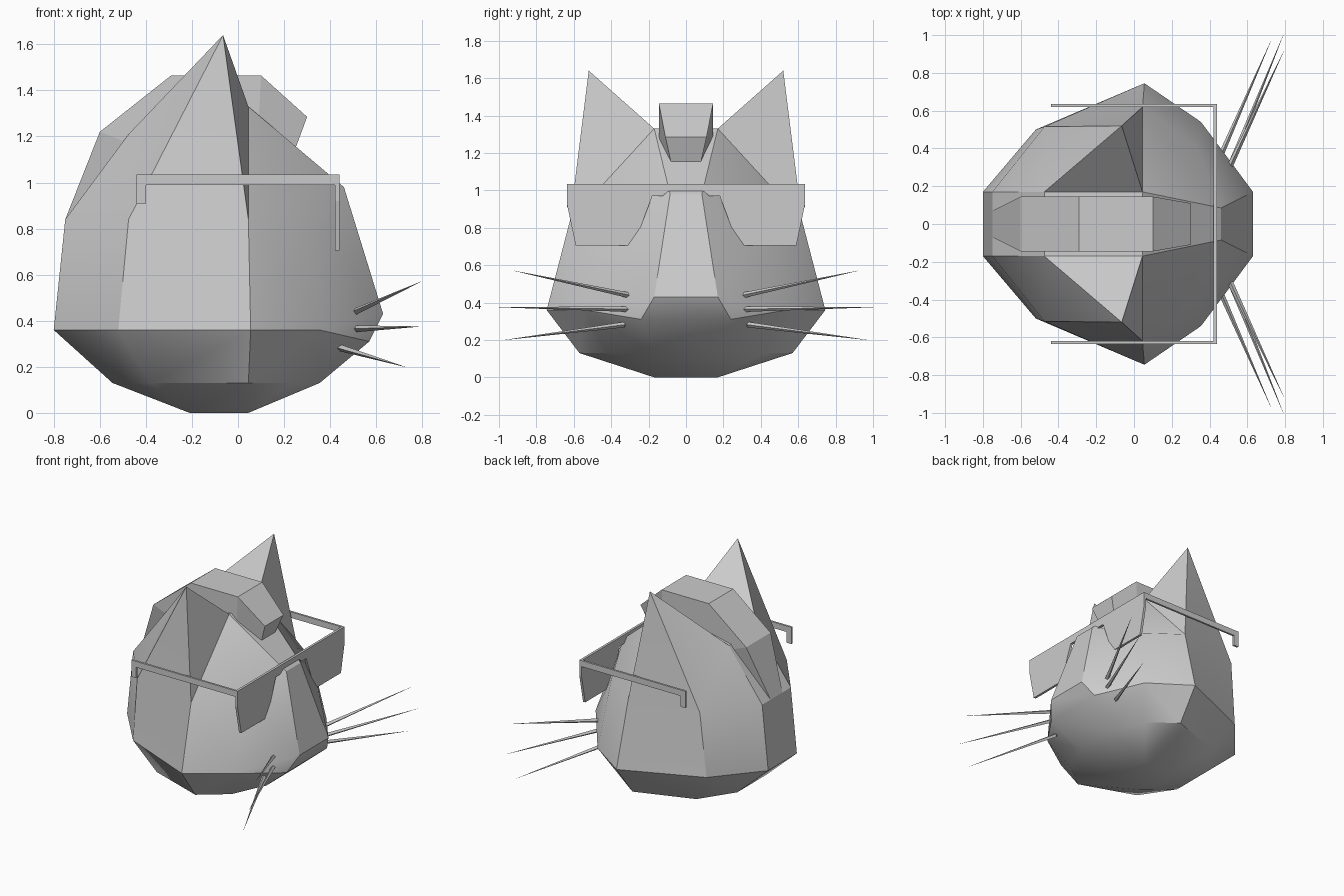
import bpy, bmesh, math
from mathutils import Vector

cube = bpy.data.objects.get("Cube")
if cube:
    bpy.data.objects.remove(cube)

grey = bpy.data.materials.new("plain_grey")
grey.use_nodes = True
colour = (0.6, 0.6, 0.6, 1)
grey.diffuse_color = colour
grey.node_tree.nodes["Principled BSDF"].inputs["Base Color"].default_value = colour


def finish(name, bm, smooth=False):
    """Turn a bmesh into a named grey object."""
    bmesh.ops.recalc_face_normals(bm, faces=bm.faces)
    mesh = bpy.data.meshes.new(name)
    bm.to_mesh(mesh)
    bm.free()
    mesh.materials.append(grey)
    obj = bpy.data.objects.new(name, mesh)
    bpy.context.collection.objects.link(obj)
    if smooth:
        bpy.ops.object.select_all(action="DESELECT")
        obj.select_set(True)
        bpy.context.view_layer.objects.active = obj
        bpy.ops.object.shade_smooth_by_angle(angle=math.radians(30))
    return obj


def slab(name, outline, start, depth):
    """Extrude a polygon by a depth vector."""
    bm = bmesh.new()
    face = bm.faces.new([bm.verts.new(Vector(p) + Vector(start)) for p in outline])
    new = bmesh.ops.extrude_face_region(bm, geom=[face])["geom"]
    bmesh.ops.translate(bm, vec=depth, verts=[v for v in new if isinstance(v, bmesh.types.BMVert)])
    return finish(name, bm)


# Head: a centre strip running round the profile, plus mirrored cheeks and ears
half = {
    "a": (.045, .17, 0), "b": (.355, .17, .13), "c": (.57, .24, .31),
    "d": (.63, .17, .43), "e": (.46, .085, .98), "f": (.045, .17, 1.33),
    "g": (-.475, .17, 1.21), "h": (-.75, .17, .84), "i": (-.8, .17, .36),
    "j": (-.545, .17, .13), "k": (-.21, .17, 0),
    "m": (.355, .54, .36), "n": (.055, .745, .36), "o": (-.52, .5, .36),
    "p": (-.475, .515, .84), "q": (.045, .62, .84), "w": (.33, .41, .84),
    "t": (-.065, .52, 1.64),
    "r": (.24, .42, .13), "u": (.045, .57, .13), "v": (-.38, .42, .13),
}
lower = "abru kjv kvua urmn vuno jvoi bcmr cdm"
upper = "dewm mwqn efqw nqpo ophi pgh"
ears = "ftq qtp ptg gtf"
bm = bmesh.new()
sides = [{k: bm.verts.new((x, s * y, z)) for k, (x, y, z) in half.items()} for s in (1, -1)]
for side in sides:
    for word in (lower + " " + upper + " " + ears).split():
        bm.faces.new([side[k] for k in word])
left, right = sides
strip = "abcdefghijk"
for i, k in enumerate(strip):
    n = strip[(i + 1) % len(strip)]
    bm.faces.new([left[k], left[n], right[n], right[k]])
finish("head", bm, True)

# Hair crest: cross-sections as (outer x, z, half width), (inner x, z, half width)
sections = [
    ((.30, 1.285, .11), (.25, 1.15, .08)),
    ((.10, 1.465, .145), (.09, 1.27, .145)),
    ((-.29, 1.465, .145), (-.29, 1.23, .145)),
    ((-.60, 1.22, .145), (-.47, 1.17, .145)),
    ((-.75, .84, .07), (-.73, .84, .07)),
]
bm = bmesh.new()
rings = [[bm.verts.new(p) for p in (
    (xo, wo, zo), (xo, -wo, zo), (xi, -wi, zi), (xi, wi, zi))]
    for (xo, zo, wo), (xi, zi, wi) in sections]
for r, s in zip(rings, rings[1:]):
    for i in range(4):
        j = (i + 1) % 4
        bm.faces.new((r[i], r[j], s[j], s[i]))
bm.faces.new(rings[0])
bm.faces.new(rings[-1])
finish("hair_crest", bm)

# Glasses: one thin front plate and two hooked arms
lens = [(.635, 1.035), (.635, .92), (.59, .705), (.28, .705), (.18, .97), (.125, .97), (.095, .995)]
outline = [(0, y, z) for y, z in lens] + [(0, -y, z) for y, z in reversed(lens)]
slab("glasses_front", outline, (.422, 0, 0), (.018, 0, 0))
arm = [(.422, 1.035), (-.44, 1.035), (-.44, .91), (-.4, .91), (-.4, .99), (.422, .99)]
for name, y in (("left", .62), ("right", -.635)):
    slab(name + "_glasses_arm", [(x, 0, z) for x, z in arm], (0, y, 0), (0, .015, 0))

# Whiskers: thin tapering spikes, three on each cheek
spikes = {
    "upper": ((.51, .31, .44), (.795, .92, .57)),
    "middle": ((.51, .31, .365), (.79, 1.0, .375)),
    "lower": ((.445, .33, .282), (.725, .97, .2)),
}
for height, (base, tip) in spikes.items():
    for name, s in (("left", 1), ("right", -1)):
        p, q = (Vector((x, s * y, z)) for x, y, z in (base, tip))
        bm = bmesh.new()
        bmesh.ops.create_cone(bm, cap_ends=True, segments=4, radius1=.015, radius2=.0005,
                              depth=(q - p).length)
        turn = (q - p).to_track_quat("Z", "Y").to_matrix().to_4x4()
        bmesh.ops.transform(bm, matrix=turn, verts=bm.verts)
        bmesh.ops.translate(bm, vec=(p + q) / 2, verts=bm.verts)
        finish(f"{name}_{height}_whisker", bm)
